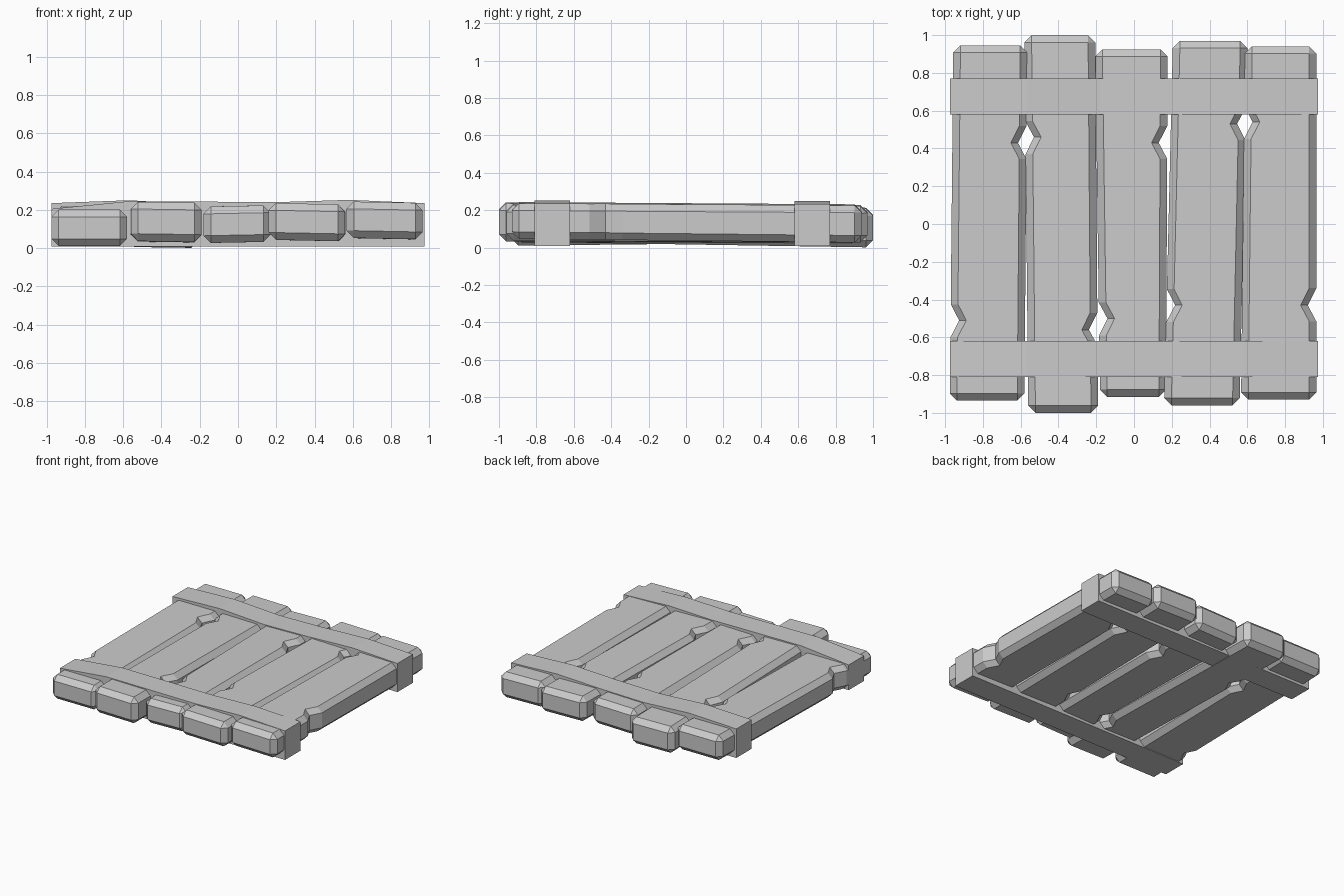
import bpy, bmesh

if "Cube" in bpy.data.objects:
    bpy.data.objects.remove(bpy.data.objects["Cube"])

C = 0.038      # chamfer width
DEPTH = 0.045  # notch depth


def finish(bm, name):
    bmesh.ops.remove_doubles(bm, verts=bm.verts[:], dist=0.0005)
    bmesh.ops.recalc_face_normals(bm, faces=bm.faces[:])
    mesh = bpy.data.meshes.new(name)
    bm.to_mesh(mesh)
    bm.free()
    obj = bpy.data.objects.new(name, mesh)
    bpy.context.collection.objects.link(obj)


def plank(name, front_x, back_x, ys, front_z, back_z, roll, notch_l, notch_r):
    """Chamfered board; the ends may differ in x and z, one notch per side."""
    y0, y1 = ys
    t = lambda y: (y - y0) / (y1 - y0)
    mix = lambda a, b, y: a + (b - a) * t(y)
    left = lambda y: mix(front_x[0], back_x[0], y)
    right = lambda y: mix(front_x[1], back_x[1], y)

    def outline(c):
        k = C - c  # c = 0 outer ring, c = C inset cap ring
        pts = [(left(y0) + C, y0 + c), (right(y0) - C, y0 + c), (right(y0) - c, y0 + C)]
        for dy, d in ((-0.085, 0), (0, DEPTH), (0.09, 0)):
            y = notch_r + dy
            pts.append((right(y) - c - d, y))
        pts += [(right(y1) - c, y1 - C), (right(y1) - C, y1 - c),
                (left(y1) + C, y1 - c), (left(y1) + c, y1 - C)]
        for dy, d in ((0.085, 0), (0, DEPTH), (-0.09, 0)):
            y = notch_l + dy
            pts.append((left(y) + c + d, y))
        pts.append((left(y0) + c, y0 + C))
        return pts

    bm = bmesh.new()
    rings = []
    for c, side, off in ((C, 0, 0), (0, 0, C), (0, 1, -C), (C, 1, 0)):
        ring = []
        for x, y in outline(c):
            mid = (left(y) + right(y)) / 2
            z = mix(front_z[side], back_z[side], y) + off + roll * (x - mid)
            ring.append(bm.verts.new((x, y, z)))
        rings.append(ring)
    n = len(rings[0])
    for a, b in zip(rings, rings[1:]):
        for i in range(n):
            j = (i + 1) % n
            bm.faces.new((a[i], a[j], b[j], b[i]))
    bm.faces.new(rings[0][::-1])
    bm.faces.new(rings[-1])
    finish(bm, name)


def strap(name, y0, y1, top):
    """Cross band with a slightly uneven top, extruded along y."""
    profile = [(-0.975, 0.008), (0.975, 0.008)] + top[::-1]
    bm = bmesh.new()
    face = bm.faces.new([bm.verts.new((x, y0, z)) for x, z in profile])
    ext = bmesh.ops.extrude_face_region(bm, geom=[face])
    moved = [v for v in ext["geom"] if isinstance(v, bmesh.types.BMVert)]
    bmesh.ops.translate(bm, verts=moved, vec=(0, y1 - y0, 0))
    finish(bm, name)


# Five boards
plank("plank_1", (-0.975, -0.58), (-0.957, -0.565), (-0.935, 0.945),
      (0.01, 0.20), (0.03, 0.225), 0.0, -0.51, 0.43)
plank("plank_2", (-0.56, -0.19), (-0.58, -0.205), (-1.0, 1.0),
      (0.035, 0.24), (0.003, 0.21), -0.015, 0.46, -0.56)
plank("plank_3", (-0.18, 0.17), (-0.205, 0.178), (-0.915, 0.925),
      (0.03, 0.22), (0.025, 0.225), 0.02, -0.5, 0.43)
plank("plank_4", (0.16, 0.56), (0.205, 0.6), (-0.96, 0.97),
      (0.04, 0.232), (0.03, 0.225), -0.02, -0.43, 0.53)
plank("plank_5", (0.567, 0.965), (0.587, 0.965), (-0.93, 0.94),
      (0.05, 0.24), (0.03, 0.228), -0.02, 0.54, -0.43)

# Two cross bands
strap("front_strap", -0.81, -0.62,
      [(-0.975, 0.205), (-0.57, 0.245), (-0.2, 0.243), (0.2, 0.24), (0.58, 0.252), (0.975, 0.235)])
strap("back_strap", 0.58, 0.77,
      [(-0.975, 0.235), (-0.57, 0.25), (-0.18, 0.228), (0.2, 0.235), (0.58, 0.25), (0.975, 0.232)])
